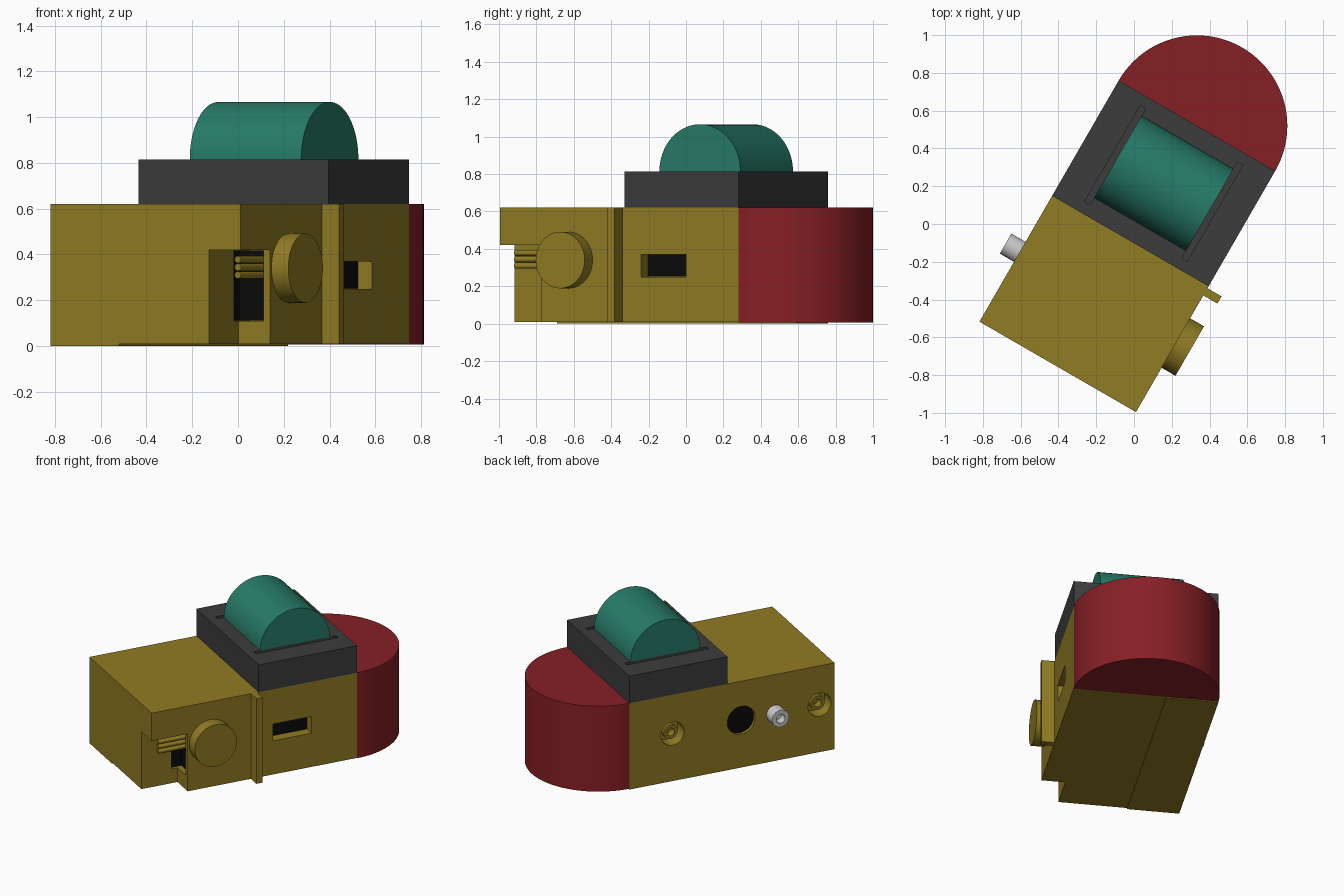
import bpy, bmesh, math
from mathutils import Matrix, Vector

if "Cube" in bpy.data.objects:
    bpy.data.objects.remove(bpy.data.objects["Cube"])

TURN = Matrix.Rotation(math.radians(-30), 4, 'Z')   # whole model is turned on its stand


def material(name, rgb):
    m = bpy.data.materials.new(name)
    m.diffuse_color = (*rgb, 1)
    m.use_nodes = True
    m.node_tree.nodes["Principled BSDF"].inputs["Base Color"].default_value = m.diffuse_color
    return m


YELLOW = material("ochre", (0.28, 0.20, 0.017))
RED = material("red", (0.24, 0.014, 0.019))
GREEN = material("green", (0.02, 0.20, 0.14))
DARK = material("charcoal", (0.045, 0.045, 0.045))
BLACK = material("black", (0.003, 0.003, 0.003))


def finish(name, bm, mat):
    bmesh.ops.recalc_face_normals(bm, faces=bm.faces)
    bm.transform(TURN)
    me = bpy.data.meshes.new(name)
    bm.to_mesh(me)
    bm.free()
    ob = bpy.data.objects.new(name, me)
    bpy.context.collection.objects.link(ob)
    if mat:
        me.materials.append(mat)
    return ob


def box(name, x, y, z, mat=YELLOW):
    bm = bmesh.new()
    bmesh.ops.create_cube(bm, size=1)
    for v in bm.verts:
        v.co = Vector([(r[0] + r[1]) / 2 + c * (r[1] - r[0]) for r, c in zip((x, y, z), v.co)])
    return finish(name, bm, mat)


def rod(name, axis, start, end, a, b, r, mat=YELLOW, seg=48):
    """Cylinder along X or Y from start to end; a is the other ground coordinate, b is z."""
    bm = bmesh.new()
    bmesh.ops.create_cone(bm, cap_ends=True, segments=seg, radius1=r, radius2=r, depth=abs(end - start))
    mid = (start + end) / 2
    if axis == 'X':
        m = Matrix.Translation((mid, a, b)) @ Matrix.Rotation(math.pi / 2, 4, 'Y')
    else:
        m = Matrix.Translation((a, mid, b)) @ Matrix.Rotation(math.pi / 2, 4, 'X')
    bm.transform(m)
    return finish(name, bm, mat)


def prism(name, pts, direction, mat):
    bm = bmesh.new()
    f = bm.faces.new([bm.verts.new(p) for p in pts])
    out = bmesh.ops.extrude_face_region(bm, geom=[f])
    bmesh.ops.translate(bm, vec=direction, verts=[g for g in out['geom'] if isinstance(g, bmesh.types.BMVert)])
    return finish(name, bm, mat)


def cut(ob, cutters):
    bpy.context.view_layer.objects.active = ob
    for c in cutters:
        c.hide_render = True
        m = ob.modifiers.new("cut", 'BOOLEAN')
        m.operation, m.solver, m.object = 'DIFFERENCE', 'EXACT', c
        bpy.ops.object.modifier_apply(modifier=m.name)
        bpy.data.objects.remove(c)


L, R, F, B, H, SEAM = -0.45, 0.507, -0.857, 0.617, 0.62, -0.105
CX, RAD, Z = (L + R) / 2, (R - L) / 2, 0.34
arc = [math.pi * i / 48 for i in range(49)]

# Left shell with screw cups and the round port
left = box("left_shell", (L, SEAM), (F, B), (0, H))
cups = (0.306, -0.75)
cut(left, [rod("cutter", 'X', L - .05, L + .1, y, Z, 0.083) for y in cups]
    + [rod("cutter", 'X', L - .05, L + .08, -0.187, Z, 0.1)])
rod("port_void", 'X', L + .02, L + .079, -0.187, Z, 0.099, BLACK)
for i, y in enumerate(cups):
    post = rod(f"screw_post_{i}", 'X', L + .03, L + .101, y, Z, 0.05)
    cut(post, [rod("cutter", 'X', L, L + .08, y, Z, 0.028)])

# Metal jack
jack = rod("jack", 'X', L - .087, L + .02, -0.43, Z, 0.061, None)
cut(jack, [rod("cutter", 'X', L - .12, L - .03, -0.43, Z, 0.032, None)])

# Right shell with lower front notch, pocket and side slot
right = box("right_shell", (SEAM, R), (F, B), (0.008, H))
NX, NY = 0.349, -0.598
cut(right, [box("cutter", (NX, 1), (-1.2, NY), (-0.1, 0.42)),
            box("cutter", (0.30, 0.475), (NY - .042, -0.42), (0.11, 0.419)),
            box("cutter", (R - .075, 1), (0.016, 0.293), (0.25, 0.37))])
box("pocket_back", (0.301, 0.474), (-0.56, -0.421), (0.111, 0.418), BLACK)
box("pocket_side", (0.301, 0.33), (NY - .041, -0.5), (0.111, 0.418), BLACK)
box("slot_floor", (R - .08, R - .07), (0.017, 0.292), (0.251, 0.369), BLACK)

# Contact pins in the notch
for i in range(3):
    rod(f"pin_{i}", 'Y', -0.79, -0.55, 0.455, 0.31 + 0.034 * i, 0.016, YELLOW, 16)

# Side dial and vertical rib
rod("side_dial", 'X', R - .02, 0.592, -0.435, Z, 0.151, YELLOW, 64)
box("side_rib", (R - .02, 0.593), (-0.144, -0.1), (0.008, H))

# Rounded red end
prism("rounded_end", [(CX + RAD * math.cos(a), B + RAD * math.sin(a), 0.006) for a in arc],
      (0, 0, H - 0.006), RED)

# Raised plinth with two grooves beside the half drum
plinth = box("plinth", (L, R), (-0.088, B), (H, 0.815), DARK)
cut(plinth, [box("cutter", x, (-0.03, 0.56), (0.775, 0.9), DARK)
             for x in ((-0.285, -0.252), (0.31, 0.343))])
prism("half_drum", [(-0.252, 0.265 + 0.25 * math.cos(a), 0.814 + 0.252 * math.sin(a)) for a in arc],
      (0.562, 0, 0), GREEN)

# Smooth curved sides, keep hard edges
for ob in bpy.context.scene.objects:
    bpy.ops.object.select_all(action='DESELECT')
    ob.select_set(True)
    bpy.context.view_layer.objects.active = ob
    bpy.ops.object.shade_smooth_by_angle(angle=math.radians(30))
